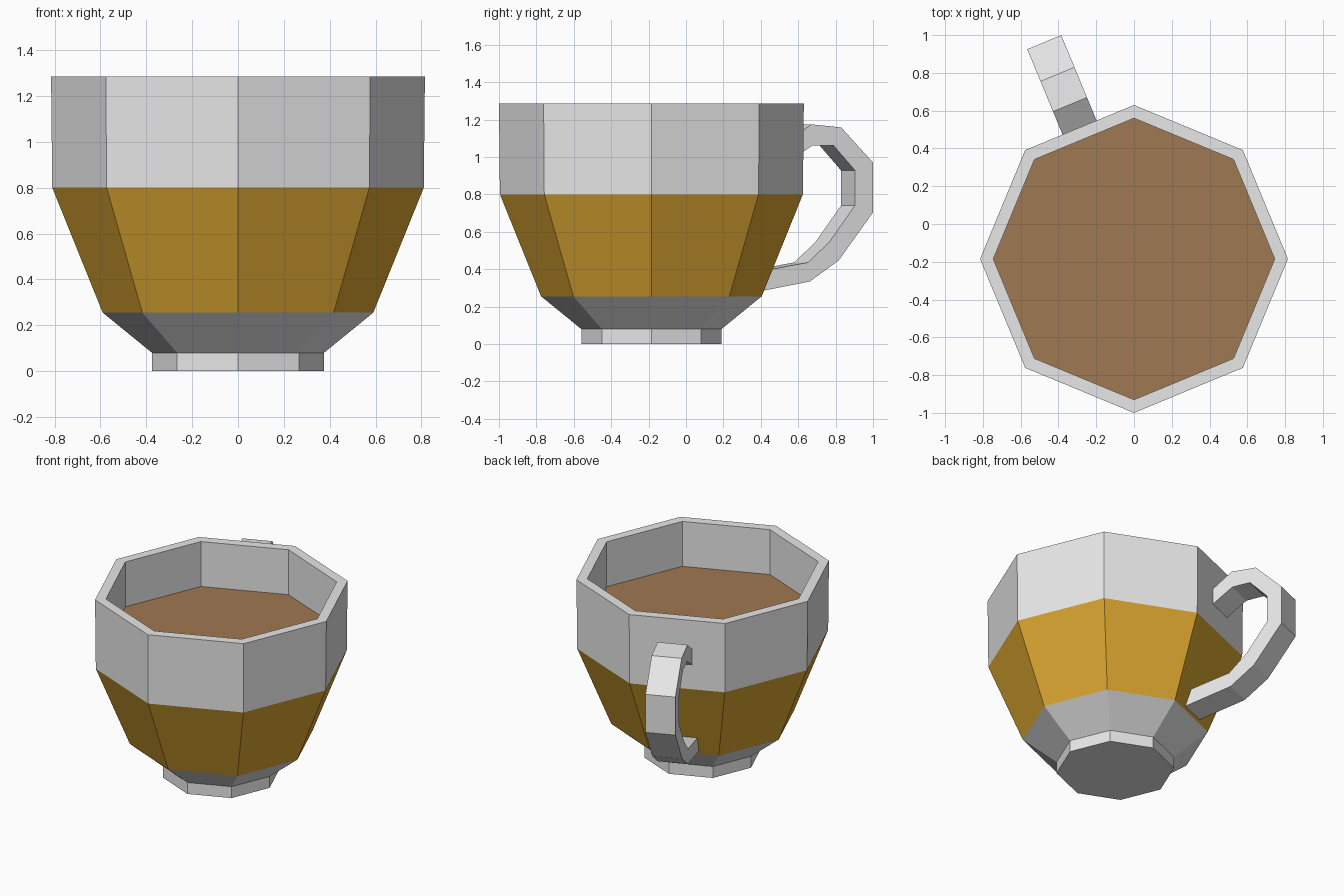
import bpy, bmesh, math
from mathutils import Vector

if "Cube" in bpy.data.objects:
    bpy.data.objects.remove(bpy.data.objects["Cube"])

CY = -0.185   # y of the cup axis
SIDES = 8


def material(name, rgb):
    m = bpy.data.materials.new(name)
    m.diffuse_color = (*rgb, 1.0)
    m.use_nodes = True
    m.node_tree.nodes["Principled BSDF"].inputs["Base Color"].default_value = m.diffuse_color
    return m


white = material("white ceramic", (0.80, 0.80, 0.80))
gold = material("golden glaze", (0.70, 0.376, 0.03))
coffee = material("coffee brown", (0.347, 0.188, 0.082))


def finish(bm, name, mats, recalc=True):
    if recalc:
        bmesh.ops.recalc_face_normals(bm, faces=bm.faces)
    me = bpy.data.meshes.new(name)
    bm.to_mesh(me)
    bm.free()
    for m in mats:
        me.materials.append(m)
    ob = bpy.data.objects.new(name, me)
    bpy.context.collection.objects.link(ob)
    return ob


def ring(bm, r, z):
    return [bm.verts.new((r * math.cos(math.tau * i / SIDES),
                          CY + r * math.sin(math.tau * i / SIDES), z))
            for i in range(SIDES)]


# Cup body: octagonal profile from foot to rim and down the inside
profile = [(0.375, 0), (0.375, 0.08), (0.59, 0.255), (0.81, 0.80),
           (0.815, 1.285), (0.745, 1.285), (0.745, 0.96)]
bm = bmesh.new()
rings = [ring(bm, r, z) for r, z in profile]
bm.faces.new(rings[0][::-1])
for k, (a, b) in enumerate(zip(rings, rings[1:])):
    for i in range(SIDES):
        j = (i + 1) % SIDES
        f = bm.faces.new((a[i], a[j], b[j], b[i]))
        f.material_index = 1 if k == 2 else 0   # gold band
finish(bm, "cup_body", [white, gold], recalc=False)

# Drink surface
bm = bmesh.new()
bm.faces.new(ring(bm, 0.745, 0.97))
finish(bm, "drink", [coffee], recalc=False)

# Handle: angular loop on the back-left side, (distance from axis, height)
outer = [(0.73, 1.07), (0.885, 1.174), (1.058, 1.158), (1.242, 0.97),
         (1.242, 0.703), (1.044, 0.447), (0.877, 0.334), (0.55, 0.275)]
inner = [(0.73, 0.96), (0.89, 1.06), (1.015, 1.06), (1.138, 0.928),
         (1.138, 0.741), (0.992, 0.548), (0.867, 0.436), (0.55, 0.382)]
ang = math.radians(112.5)
out = Vector((math.cos(ang), math.sin(ang), 0))
side = Vector((math.sin(ang), -math.cos(ang), 0))
bm = bmesh.new()
sections = []
for o, n in zip(outer, inner):
    sections.append([bm.verts.new(Vector((0, CY, p[1])) + out * p[0] + side * s)
                     for p, s in ((o, -0.0975), (o, 0.0975), (n, 0.0975), (n, -0.0975))])
for a, b in zip(sections, sections[1:]):
    for i in range(4):
        j = (i + 1) % 4
        bm.faces.new((a[i], a[j], b[j], b[i]))
bm.faces.new(sections[0])
bm.faces.new(sections[-1])
finish(bm, "handle", [white])
